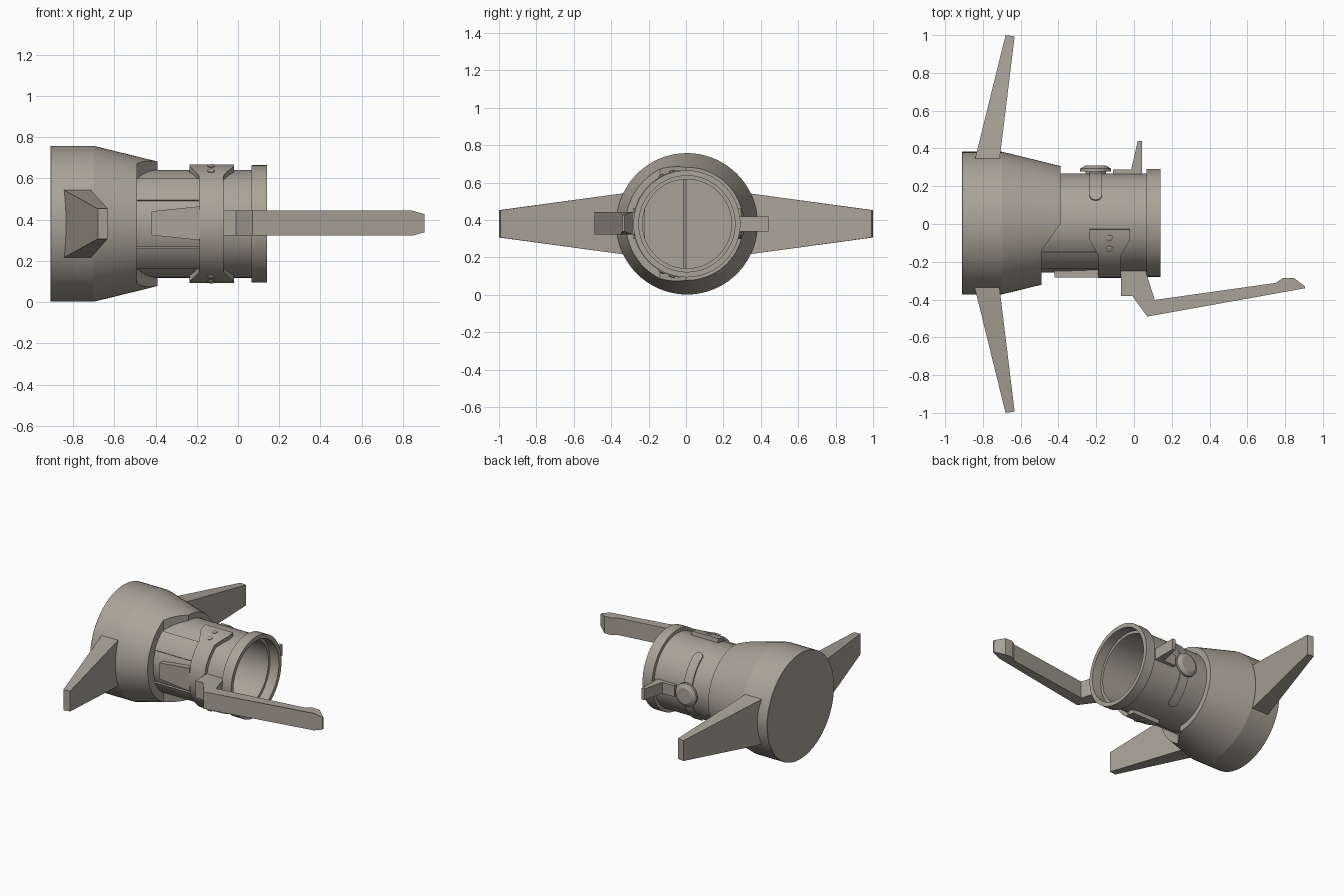
import bpy, bmesh, math
from mathutils import Vector, Matrix

if "Cube" in bpy.data.objects:
    bpy.data.objects.remove(bpy.data.objects["Cube"])

CY, CZ = 0.005, 0.38   # main axis runs along x through here
mat = bpy.data.materials.new("warm_grey")
mat.diffuse_color = (0.40, 0.37, 0.31, 1)
mat.use_nodes = True
mat.node_tree.nodes["Principled BSDF"].inputs["Base Color"].default_value = mat.diffuse_color


def finish(name, bm):
    bmesh.ops.remove_doubles(bm, verts=bm.verts, dist=1e-5)
    bmesh.ops.recalc_face_normals(bm, faces=bm.faces)
    me = bpy.data.meshes.new(name)
    bm.to_mesh(me)
    bm.free()
    me.materials.append(mat)
    ob = bpy.data.objects.new(name, me)
    bpy.context.collection.objects.link(ob)
    return ob


def loft(bm, rings, closed=False):
    """Skin equal-length vertex rings, capping both ends unless closed."""
    rows = [[bm.verts.new(p) for p in r] for r in rings]
    n = len(rows[0])
    pairs = list(zip(rows, rows[1:])) + ([(rows[-1], rows[0])] if closed else [])
    for a, b in pairs:
        for i in range(n):
            j = (i + 1) % n
            bm.faces.new((a[i], a[j], b[j], b[i]))
    if not closed:
        bm.faces.new(rows[0][::-1])
        bm.faces.new(rows[-1])


def lathe(name, profile, n=72):
    """Revolve (x, radius) points around the main axis, ends capped."""
    bm = bmesh.new()
    loft(bm, [[(x, CY + r * math.cos(2 * math.pi * i / n), CZ + r * math.sin(2 * math.pi * i / n))
               for i in range(n)] for x, r in profile])
    return finish(name, bm)


def prism_z(name, pts, z0, z1):
    bm = bmesh.new()
    loft(bm, [[(x, y, z) for x, y in pts] for z in (z0, z1)])
    return finish(name, bm)


def wrap(name, stations, r0, r1, bevel=0.0):
    """Curved plate on the tube from (angle in degrees, x0, x1) stations."""
    dense = []
    for (a, p, q), (b, s, t) in zip(stations, stations[1:]):
        k = max(1, int(abs(b - a) / 4))
        dense += [(a + (b - a) * i / k, p + (s - p) * i / k, q + (t - q) * i / k) for i in range(k)]
    dense.append(stations[-1])
    mid = (dense[0][0] + dense[-1][0]) / 2
    half = abs(dense[-1][0] - mid)
    rings = []
    for a, x0, x1 in dense:
        ring = []
        for x, r in ((x0, r0), (x1, r0), (x1, r1), (x0, r1)):
            t = math.radians(mid + (a - mid) * (1 - bevel / half if r == r1 else 1))
            ring.append((x, CY + r * math.cos(t), CZ + r * math.sin(t)))
        rings.append(ring)
    bm = bmesh.new()
    loft(bm, rings)
    return finish(name, bm)


def stud(name, x, deg, levels):
    """Round stud standing out of the tube: levels are (radius from axis, stud radius)."""
    bm = bmesh.new()
    t = math.radians(deg)
    out = Vector((0, math.cos(t), math.sin(t)))
    side = Vector((0, -math.sin(t), math.cos(t)))
    base = Vector((x, CY, CZ))
    loft(bm, [[base + out * h + side * (r * math.sin(math.tau * i / 32)) +
               Vector((r * math.cos(math.tau * i / 32), 0, 0)) for i in range(32)] for h, r in levels])
    return finish(name, bm)


# Large rear housing with a tapered shoulder, cut back on the front side
housing = lathe("rear_housing", [(-0.91, 0.376), (-0.908, 0.378), (-0.70, 0.378), (-0.39, 0.302)])
cutter = prism_z("cutter", [(-0.39, 0.0), (-0.49, -0.14), (-0.49, -0.6), (-0.2, -0.6), (-0.2, 0.0)], -0.3, 1.1)
cutter.hide_render = True
mod = housing.modifiers.new("notch", "BOOLEAN")
mod.object = cutter
mod.operation = "DIFFERENCE"
mod.solver = "EXACT"
bpy.context.view_layer.objects.active = housing
bpy.ops.object.modifier_apply(modifier=mod.name)
bpy.data.objects.remove(cutter)

# Hollow tube with end flange
lathe("tube", [(-0.55, 0.262), (0.065, 0.262), (0.065, 0.286), (0.14, 0.286), (0.14, 0.257),
               (0.07, 0.257), (0.07, 0.238), (-0.40, 0.238)])

# Tapered side fins
for name, s in (("fin_back", 1), ("fin_front", -1)):
    bm = bmesh.new()
    rings = []
    for pts, h in (([(-0.845, 0.33), (-0.713, 0.33)], 0.164), ([(-0.68, 1.0), (-0.632, 0.993)], 0.073)):
        (xa, ya), (xb, yb) = pts
        rings.append([(xa, s * ya, CZ - h), (xb, s * yb, CZ - h), (xb, s * yb, CZ + h), (xa, s * ya, CZ + h)])
    loft(bm, rings)
    finish(name, bm)

# Clamp band around the front side, flaring into tabs at top and bottom
wrap("clamp_band", [(97, -0.235, -0.02), (107, -0.235, -0.02), (126, -0.19, -0.07),
                    (234, -0.19, -0.07), (253, -0.235, -0.02), (263, -0.235, -0.02)], 0.25, 0.29)
for d in (106, 118):
    for k, a in (("top", d), ("bottom", 360 - d)):
        stud(f"bolt_{k}_{d}", -0.13, a, [(0.28, 0.017), (0.294, 0.017), (0.298, 0.011)])

# Raised panels between housing and clamp
wrap("upper_panel", [(124, -0.50, -0.18), (156, -0.50, -0.18)], 0.25, 0.270, 1.5)
wrap("lower_panel", [(204, -0.50, -0.18), (236, -0.50, -0.18)], 0.25, 0.270, 1.5)

# Tapered tongue on the front centre
bm = bmesh.new()
loft(bm, [[(-0.42, y, 0.325), (-0.185, y, 0.30), (-0.185, y, 0.465), (-0.42, y, 0.44)] for y in (-0.22, -0.284)])
finish("front_tongue", bm)

# Long cranked arm with a chamfered hooked tip
arm = prism_z("long_arm", [(-0.07, -0.25), (-0.07, -0.38), (-0.01, -0.38), (0.07, -0.49), (0.845, -0.351),
                           (0.905, -0.34), (0.905, -0.33), (0.845, -0.285), (0.79, -0.285), (0.75, -0.312),
                           (0.11, -0.402), (0.062, -0.25)], 0.322, 0.444)
for v in arm.data.vertices:
    if v.co.x > 0.88:
        v.co.z = 0.383 + (v.co.z - 0.383) * 0.72

# Short lever on the back
prism_z("short_lever", [(-0.11, 0.25), (-0.11, 0.288), (-0.015, 0.288), (0.02, 0.44), (0.042, 0.44),
                        (0.042, 0.25)], 0.34, 0.42)

# Rounded rib and knob on the back
h, end = 0.033, 63
stations = []
for i in range(9):
    c = math.pi / 2 * i / 8
    w = max(0.001, h * math.sin(c))
    stations.append((-end + math.degrees(h * (1 - math.cos(c)) / 0.27), -0.203 - w, -0.203 + w))
stations += [(-a, p, q) for a, p, q in reversed(stations)]
wrap("knob_rib", stations, 0.25, 0.271)
stud("knob", -0.203, 0, [(0.25, 0.055), (0.272, 0.055), (0.272, 0.082), (0.288, 0.082), (0.304, 0.055)])

# Smooth round surfaces, keep edges crisp
bpy.ops.object.select_all(action="DESELECT")
for ob in bpy.context.collection.objects:
    ob.select_set(True)
bpy.context.view_layer.objects.active = housing
bpy.ops.object.shade_smooth_by_angle(angle=math.radians(12))
